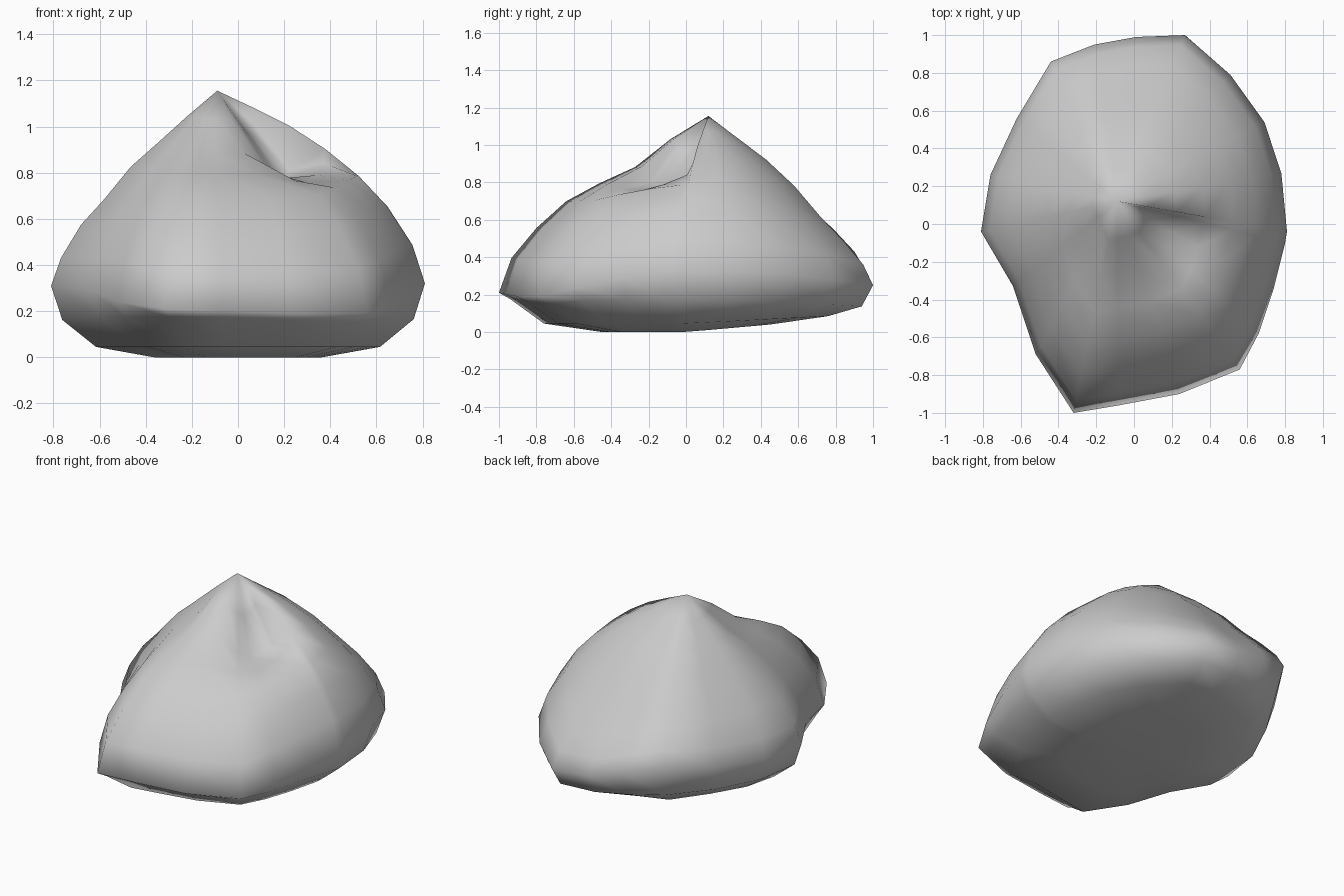
import bpy, bmesh
from mathutils import Vector

if "Cube" in bpy.data.objects:
    bpy.data.objects.remove(bpy.data.objects["Cube"])

# Widest outline of the boulder, counter-clockwise from the right: x, y, z
OUTLINE = [(0.81, -0.04, 0.32), (0.78, 0.27, 0.32), (0.69, 0.54, 0.31), (0.51, 0.79, 0.28),
           (0.27, 1.00, 0.25), (0.01, 0.99, 0.27), (-0.21, 0.95, 0.34), (-0.44, 0.86, 0.40),
           (-0.62, 0.56, 0.33), (-0.76, 0.26, 0.31), (-0.81, -0.04, 0.31), (-0.64, -0.33, 0.29),
           (-0.52, -0.69, 0.24), (-0.32, -1.00, 0.21), (-0.08, -0.96, 0.20), (0.24, -0.90, 0.19),
           (0.56, -0.77, 0.19), (0.66, -0.58, 0.24), (0.74, -0.34, 0.29), (0.80, -0.10, 0.32)]
N = len(OUTLINE)
APEX = Vector((-0.09, 0.12, 1.155))

# Relative height at each distance from the peak, for the four main slopes
T = [0.18, 0.35, 0.52, 0.68, 0.82, 0.94]
EAST = [0.91, 0.82, 0.70, 0.56, 0.40, 0.20]
WEST = [0.87, 0.74, 0.61, 0.44, 0.31, 0.14]
NORTH = [0.86, 0.73, 0.57, 0.38, 0.24, 0.11]
SOUTH = [0.87, 0.71, 0.62, 0.52, 0.37, 0.20]

# Chipped notch below the peak: (spoke, ring) -> drop
NOTCH = {(19, 0): 0.07, (19, 1): 0.19, (19, 2): 0.06,
         (18, 0): 0.10, (18, 1): 0.21, (18, 2): 0.09,
         (17, 0): 0.09, (17, 1): 0.17, (17, 2): 0.09,
         (16, 0): 0.06, (16, 1): 0.11, (16, 2): 0.05}

bm = bmesh.new()


def bridge(a, b):
    for i in range(N):
        j = (i + 1) % N
        bm.faces.new((a[i], a[j], b[j], b[i]))


def fan(ring, point):
    for i in range(N):
        bm.faces.new((ring[i], ring[(i + 1) % N], point))


# Upper slopes, from the peak to the outline
rings = []
for k, t in enumerate(T):
    ring = []
    for i, p in enumerate(OUTLINE):
        d = Vector(p) - APEX
        w = d.x ** 2 / (d.x ** 2 + d.y ** 2)
        side = EAST if d.x > 0 else WEST
        end = NORTH if d.y > 0 else SOUTH
        h = w * side[k] + (1 - w) * end[k]
        z = p[2] + h * (APEX.z - p[2]) - NOTCH.get((i, k), 0)
        ring.append(bm.verts.new((APEX.x + t * d.x, APEX.y + t * d.y, z)))
    rings.append(ring)
rings.append([bm.verts.new(p) for p in OUTLINE])

# Undercut and slightly hollow underside, shallower toward the front
rings.append([bm.verts.new((x * 0.94, y * 0.94, 0.05 + z * (0.35 + 0.25 * max(0, -y))))
              for x, y, z in OUTLINE])
for s, z0 in [(0.76, 0.045), (0.45, 0.0)]:
    rings.append([bm.verts.new((x * s, y * s, z0 + 0.04 * max(0, y))) for x, y, z in OUTLINE])

for upper, lower in zip(rings, rings[1:]):
    bridge(upper, lower)
fan(rings[0], bm.verts.new(APEX))
fan(rings[-1], bm.verts.new((0, 0, 0.02)))
bmesh.ops.recalc_face_normals(bm, faces=bm.faces)
for face in bm.faces:
    face.smooth = True

mesh = bpy.data.meshes.new("boulder")
bm.to_mesh(mesh)
bm.free()
boulder = bpy.data.objects.new("boulder", mesh)
bpy.context.collection.objects.link(boulder)
